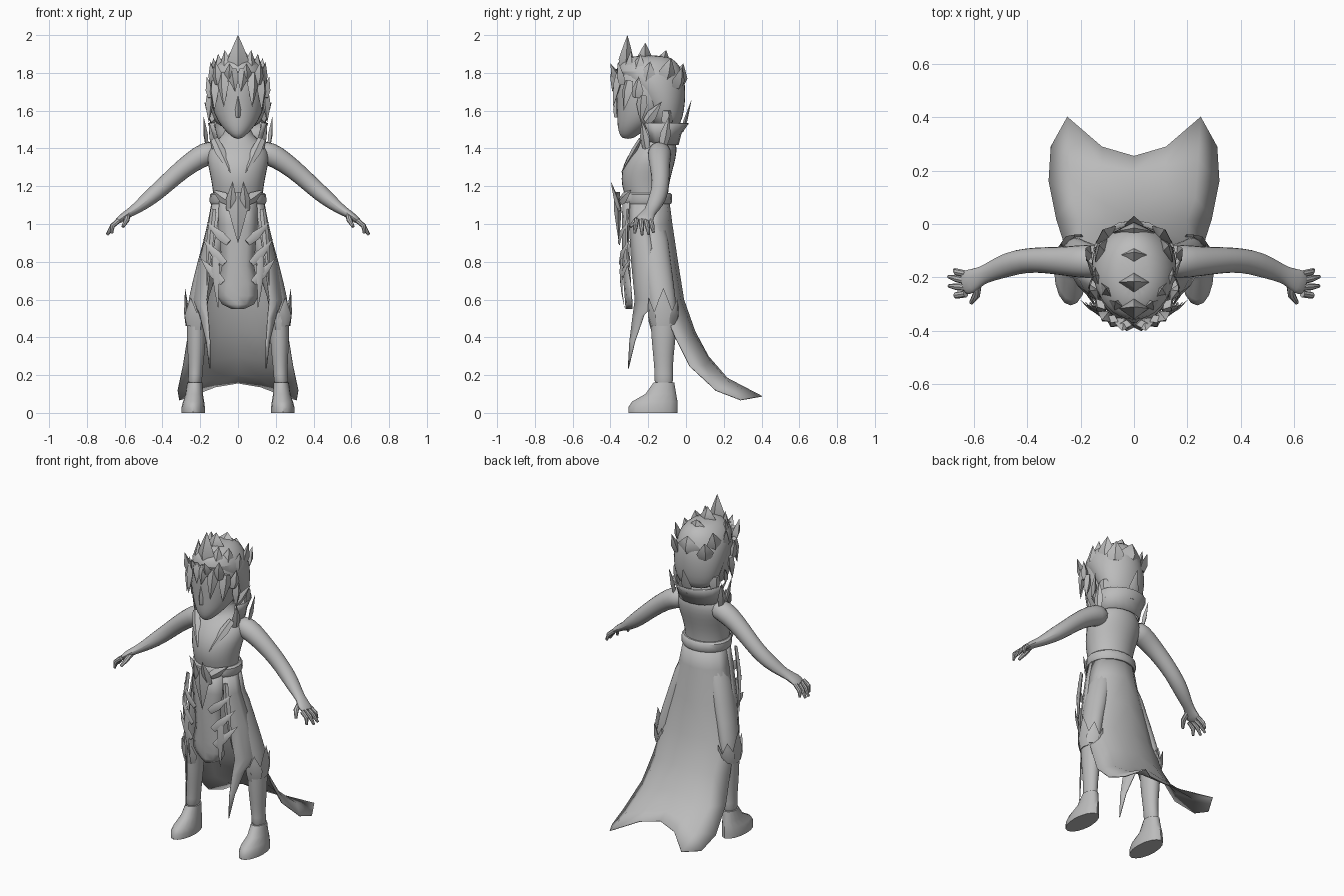
import bpy, bmesh, math
from mathutils import Vector as V

grey = bpy.data.materials.new("plain_grey")
grey.diffuse_color = (0.5, 0.5, 0.5, 1)


def finish(name, bm, mirror=False, subsurf=0, thick=0, angle=40):
    bmesh.ops.recalc_face_normals(bm, faces=bm.faces)
    me = bpy.data.meshes.new(name)
    bm.to_mesh(me)
    bm.free()
    me.materials.append(grey)
    me.shade_smooth()
    me.set_sharp_from_angle(angle=math.radians(angle))
    ob = bpy.data.objects.new(name, me)
    bpy.context.collection.objects.link(ob)
    if mirror:
        ob.modifiers.new("mirror", 'MIRROR')
    if thick:
        ob.modifiers.new("solid", 'SOLIDIFY').thickness = thick
    if subsurf:
        m = ob.modifiers.new("smooth", 'SUBSURF')
        m.levels = m.render_levels = subsurf
    return ob


def skin(bm, rows, closed=True, caps=True):
    """Join rows of points with quads."""
    vs = [[bm.verts.new(p) for p in r] for r in rows]
    n = len(vs[0])
    for a, b in zip(vs, vs[1:]):
        for i in range(n if closed else n - 1):
            j = (i + 1) % n
            bm.faces.new((a[i], a[j], b[j], b[i]))
    if closed and caps:
        bm.faces.new(vs[0])
        bm.faces.new(vs[-1])


def stack(bm, rings, n=16):
    """Horizontal ovals: z, half width, front y, back y, centre x."""
    rows = []
    for z, hw, yf, yb, cx in rings:
        rows.append([(cx + hw * math.cos(2 * math.pi * i / n),
                      (yf + yb) / 2 + (yb - yf) / 2 * math.sin(2 * math.pi * i / n), z)
                     for i in range(n)])
    skin(bm, rows)


def tube(bm, path, n=10):
    """Oval tube: (x, y, z, radius across y, radius in the xz plane)."""
    pts = [V(p[:3]) for p in path]
    rows = []
    for k, p in enumerate(path):
        d = (pts[min(k + 1, len(pts) - 1)] - pts[max(k - 1, 0)]).normalized()
        up = d.cross(V((0, 1, 0))).normalized()
        side = up.cross(d)
        rows.append([pts[k] + side * p[3] * math.cos(2 * math.pi * i / n)
                     + up * p[4] * math.sin(2 * math.pi * i / n) for i in range(n)])
    skin(bm, rows)


def spike(bm, base, tip, width, out, depth=0.02, bend=0.0):
    """Leaf shaped blade with a diamond section, facing 'out'."""
    b, t, o = V(base), V(tip), V(out).normalized()
    side = (t - b).cross(o).normalized()
    o = side.cross(t - b).normalized()
    rows = []
    for f, w in ((0, 0.75), (0.35, 1), (0.7, 0.5), (1, 0.01)):
        c = b.lerp(t, f) + o * bend * math.sin(math.pi * f)
        rows.append([c + side * width * w, c + o * depth * w,
                     c - side * width * w, c - o * depth * w])
    skin(bm, rows)


# Torso and neck
bm = bmesh.new()
stack(bm, [(1.02, .13, -.30, -.10, 0), (1.12, .130, -.315, -.095, 0), (1.20, .138, -.345, -.09, 0),
           (1.28, .155, -.345, -.07, 0), (1.35, .17, -.32, -.05, 0), (1.41, .155, -.275, -.045, 0),
           (1.45, .105, -.23, -.06, 0), (1.49, .062, -.225, -.09, 0), (1.60, .058, -.23, -.09, 0)])
finish("torso", bm, subsurf=1)

# Head with a narrow chin
bm = bmesh.new()
stack(bm, [(1.45, .016, -.335, -.28, 0), (1.475, .05, -.355, -.25, 0), (1.52, .092, -.365, -.17, 0),
           (1.58, .13, -.368, -.07, 0), (1.66, .15, -.372, -.03, 0), (1.75, .15, -.378, -.02, 0),
           (1.82, .13, -.36, -.04, 0), (1.87, .08, -.30, -.09, 0)])
finish("head", bm, subsurf=1)
bm = bmesh.new()
spike(bm, (0, -.366, 1.565), (0, -.37, 1.68), .015, (0, -1, 0), .018)
finish("nose", bm)

# Ears
bm = bmesh.new()
spike(bm, (.13, -.21, 1.54), (.178, -.13, 1.645), .03, (1, -.4, 0), .016)
finish("ear", bm, mirror=True)

# Hair cap
bm = bmesh.new()
stack(bm, [(1.505, .10, -.17, -.04, 0), (1.56, .135, -.2, -.015, 0), (1.65, .158, -.25, 0, 0),
           (1.74, .165, -.33, 0, 0), (1.81, .15, -.375, -.015, 0), (1.86, .115, -.345, -.045, 0),
           (1.895, .06, -.28, -.10, 0)])
finish("hair_cap", bm, subsurf=1)

# Hair spikes along the middle: base, tip, width
bm = bmesh.new()
for b, t, w in [((0, -.32, 1.80), (0, -.31, 2.0), .055), ((0, -.22, 1.84), (0, -.215, 1.96), .06),
                ((0, -.13, 1.83), (0, -.105, 1.92), .07), ((0, -.04, 1.74), (0, -.015, 1.85), .08)]:
    spike(bm, b, t, w, (0, -1, 0), .04)
finish("crest_spikes", bm)

# Hair spikes and fringe on both sides
bm = bmesh.new()
for b, t, w in [((.06, -.31, 1.79), (.07, -.29, 1.92), .04), ((.10, -.26, 1.78), (.105, -.24, 1.90), .05),
                ((.13, -.21, 1.74), (.145, -.19, 1.86), .05), ((.12, -.11, 1.76), (.13, -.08, 1.88), .05),
                ((.10, -.05, 1.72), (.115, -.02, 1.83), .05), ((.145, -.26, 1.67), (.165, -.25, 1.78), .035),
                ((.10, -.34, 1.74), (.12, -.36, 1.86), .035), ((.04, -.36, 1.76), (.045, -.40, 1.85), .035),
                ((.03, -.375, 1.82), (.015, -.39, 1.70), .03), ((.08, -.355, 1.80), (.075, -.385, 1.62), .032),
                ((.125, -.30, 1.76), (.125, -.33, 1.60), .035), ((.15, -.23, 1.68), (.155, -.24, 1.54), .03),
                ((.135, -.10, 1.60), (.125, -.10, 1.46), .035)]:
    spike(bm, b, t, w, (b[0], (b[1] + .18) * .9, 0), .022)
finish("side_hair", bm, mirror=True)

# Collar: open flaring band with pointed rim
bm = bmesh.new()
rows = [[], [], []]
for i in range(13):
    a = math.radians(-125 + 250 * i / 12)
    for row, rx, ry, z in zip(rows, (.125, .135, .155), (.09, .105, .145), (1.42, 1.48, 1.535)):
        row.append((rx * math.sin(a), -.135 + ry * math.cos(a), z))
skin(bm, rows, closed=False)
finish("collar", bm, thick=.006)
bm = bmesh.new()
spike(bm, (0, -.02, 1.49), (0, .03, 1.66), .035, (0, 1, 0), .01)
for s in (1, -1):
    spike(bm, (s * .165, -.12, 1.42), (s * .182, -.09, 1.57), .03, (s, .3, 0), .012)
    spike(bm, (s * .13, -.21, 1.40), (s * .155, -.235, 1.55), .028, (s, -.5, 0), .012)
    spike(bm, (s * .125, -.24, 1.45), (s * .04, -.345, 1.27), .028, (0, -1, .4), .014)
finish("collar_spikes", bm)

# Arms and hands
bm = bmesh.new()
tube(bm, [(.10, -.14, 1.385, .06, .06), (.17, -.14, 1.375, .07, .068), (.25, -.14, 1.325, .058, .058),
          (.33, -.135, 1.26, .052, .052), (.40, -.135, 1.195, .048, .049), (.47, -.15, 1.135, .05, .045),
          (.54, -.18, 1.08, .038, .03), (.575, -.195, 1.06, .035, .024), (.61, -.215, 1.035, .05, .022),
          (.645, -.225, 1.01, .05, .017)])
finish("arm", bm, mirror=True, subsurf=1)
bm = bmesh.new()
for y0, x1, y1, z1 in [(-.187, .672, -.172, .955), (-.213, .694, -.197, .945),
                       (-.238, .692, -.232, .942), (-.262, .668, -.272, .95)]:
    tube(bm, [(.63, y0, 1.02, .013, .014), (.665, (y0 + y1) / 2, .99, .013, .013),
              (x1, y1, z1, .007, .007)], 8)
tube(bm, [(.585, -.22, 1.045, .016, .016), (.59, -.265, 1.02, .015, .015),
          (.61, -.295, .985, .008, .008)], 8)
finish("fingers", bm, mirror=True)

# Legs with boots
bm = bmesh.new()
stack(bm, [(.14, .042, -.175, -.06, .23), (.20, .036, -.165, -.07, .225), (.30, .045, -.175, -.065, .222),
           (.40, .052, -.185, -.052, .22), (.50, .052, -.19, -.048, .22), (.60, .052, -.20, -.05, .215),
           (.80, .065, -.24, -.08, .15), (1.06, .075, -.28, -.10, .075)], 14)
finish("leg", bm, mirror=True, subsurf=1)
bm = bmesh.new()
stack(bm, [(0, .062, -.305, -.045, .237), (.03, .062, -.305, -.045, .237), (.06, .056, -.285, -.045, .235),
           (.10, .046, -.215, -.052, .232), (.16, .041, -.172, -.062, .228)])
finish("boot", bm, mirror=True)

# Pointed boot cuffs
bm = bmesh.new()
for a, z0, z1, w in [(0, .46, .66, .05), (55, .47, .60, .04), (-60, .46, .61, .042), (-115, .44, .58, .035),
                     (115, .47, .58, .035)]:
    c, s = math.cos(math.radians(a)), math.sin(math.radians(a))
    spike(bm, (.222 + .045 * c, -.12 + .06 * s, z0), (.222 + .058 * c, -.12 + .09 * s, z1), w, (c, s, 0), .014)
finish("boot_cuff", bm, mirror=True)

# Robe levels: z, half width, centre y, depth behind, depth in front
levels = [(1.14, .135, -.20, .11, .13), (1.0, .162, -.20, .128, .14),
          (.8, .21, -.17, .128, .165), (.6, .245, -.14, .13, .18)]


def robe_point(level, deg):
    z, hw, cy, back, front = level
    c = math.cos(math.radians(deg))
    return (hw * math.sin(math.radians(deg)), cy + c * (back if c > 0 else front), z)


# Long back train, mirrored about its middle
bm = bmesh.new()
rows = [[robe_point(l, d) for d in (0, 30, 60, 90)] for l in levels]
rows += [[(0, .05, .43), (.10, .042, .42), (.20, .015, .41), (.268, -.055, .40)],
         [(0, .12, .30), (.12, .125, .28), (.23, .10, .25), (.292, .02, .25)],
         [(0, .20, .20), (.12, .22, .185), (.24, .24, .15), (.32, .16, .12)],
         [(0, .255, .16), (.12, .29, .14), (.25, .402, .09), (.312, .29, .07)]]
skin(bm, rows, closed=False)
finish("back_train", bm, mirror=True, thick=.005)

# Side panels tapering to a front point
bm = bmesh.new()
rows = [[robe_point(l, d) for d in (90, 105, 120, 137)] for l in levels]
rows += [[(.205, -.22, .52), (.195, -.24, .51), (.18, -.26, .5), (.158, -.285, .5)],
         [(.17, -.27, .38), (.167, -.278, .38), (.162, -.288, .38), (.15, -.30, .38)],
         [(.152, -.305, .235), (.151, -.306, .235), (.15, -.307, .235), (.149, -.308, .235)]]
skin(bm, rows, closed=False)
finish("side_panel", bm, mirror=True, thick=.005)

# Front apron with a rounded end
bm = bmesh.new()
rows = []
for z, hw, y in [(1.14, .10, -.335), (1.0, .105, -.34), (.9, .095, -.34), (.78, .085, -.335),
                 (.68, .105, -.33), (.62, .11, -.325), (.575, .085, -.322), (.55, .035, -.32)]:
    rows.append([(hw * u, y + .035 * u * u, z) for u in (-1, -.5, 0, .5, 1)])
skin(bm, rows, closed=False)
finish("front_apron", bm, thick=.005)

# Curved ornament blades beside the apron
bm = bmesh.new()
for b, t, w in [((.05, -.355, .90), (.165, -.30, 1.01), .025), ((.07, -.35, .79), (.185, -.29, .92), .025),
                ((.08, -.345, .69), (.20, -.285, .82), .025), ((.12, -.335, .86), (.105, -.325, .55), .022),
                ((.13, -.31, 1.08), (.165, -.29, .66), .02)]:
    spike(bm, b, t, w, (.3, -1, 0), .008, .015)
finish("apron_blades", bm, mirror=True)

# Belt and its pointed buckle
bm = bmesh.new()
rows = []
for z, k in ((1.105, 1.06), (1.12, 1.12), (1.155, 1.1), (1.165, 1.02)):
    rows.append([(.135 * k * math.sin(math.radians(a)), -.205 + .118 * k * math.cos(math.radians(a)), z)
                 for a in range(0, 360, 18)])
skin(bm, rows)
finish("belt", bm)
bm = bmesh.new()
spike(bm, (0, -.365, 1.17), (0, -.355, .90), .05, (0, -1, 0), .02)
for s in (1, -1):
    spike(bm, (s * .04, -.35, 1.07), (s * .028, -.398, 1.225), .03, (s * .2, -1, 0), .014)
    spike(bm, (s * .05, -.345, 1.12), (s * .135, -.29, 1.18), .03, (s * .5, -1, 0), .014)
finish("buckle", bm)
